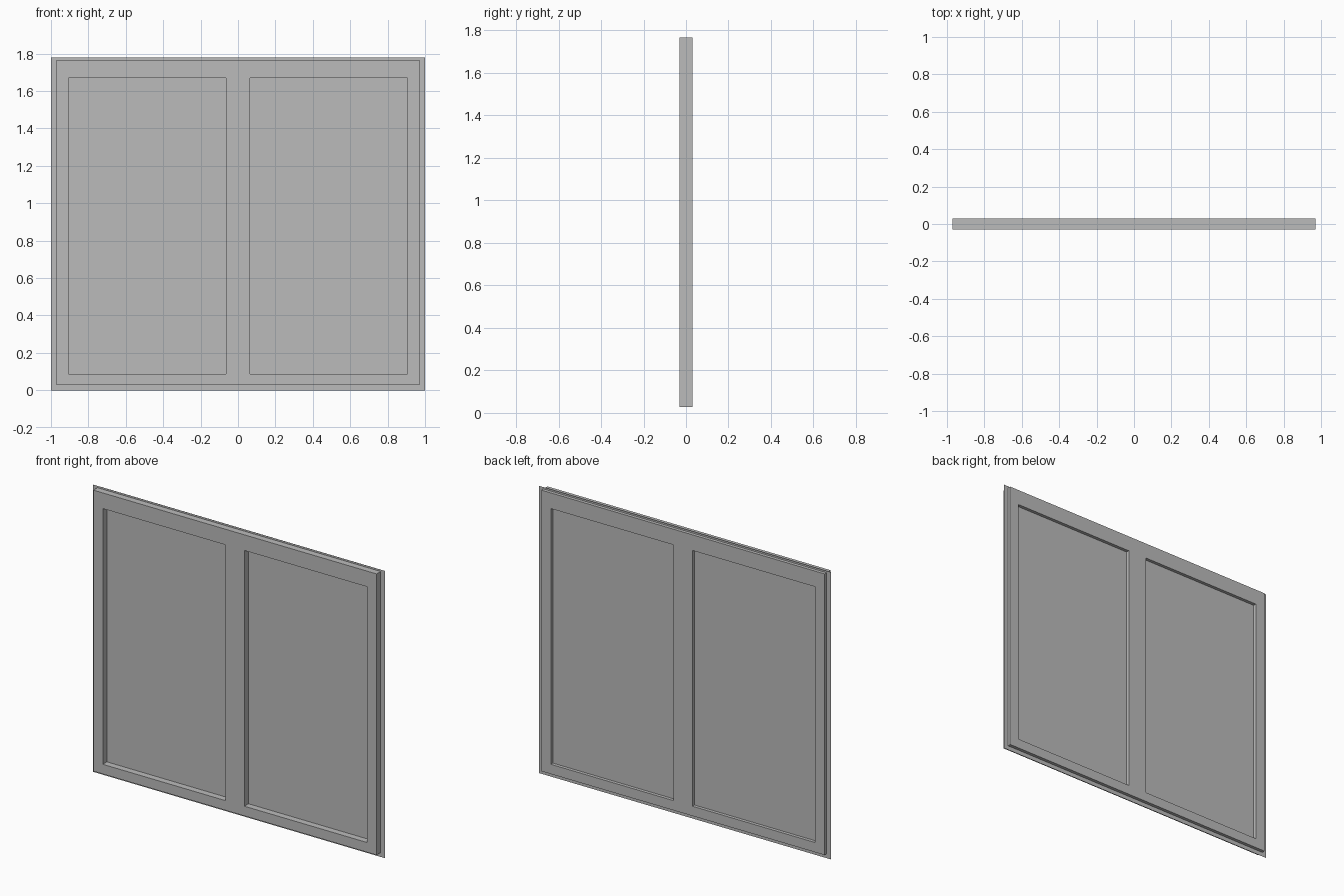
import bpy
import bmesh

old = bpy.data.objects.get("Cube")
if old:
    bpy.data.objects.remove(old, do_unlink=True)

grey = bpy.data.materials.new("window_grey")
grey.use_nodes = True
colour = (0.5, 0.5, 0.5, 1)
grey.diffuse_color = colour
grey.node_tree.nodes["Principled BSDF"].inputs["Base Color"].default_value = colour

# Key lines of the window
FRONT, BACK, SHEET = -0.03, 0.03, 0.01
FRAME_X, FRAME_LOW, FRAME_HIGH = 0.97, 0.027, 1.767
OPEN_IN, OPEN_OUT, OPEN_LOW, OPEN_HIGH = 0.065, 0.905, 0.087, 1.67
FIN_X, FIN_HIGH = 1.0, 1.778


def grid_sheet(name, xs, zs, y, holes=()):
    """Flat upright sheet of grid cells, leaving out the cells in holes."""
    bm = bmesh.new()
    verts = [[bm.verts.new((x, y, z)) for z in zs] for x in xs]
    for i in range(len(xs) - 1):
        for j in range(len(zs) - 1):
            if (i, j) not in holes:
                bm.faces.new((verts[i][j], verts[i + 1][j],
                              verts[i + 1][j + 1], verts[i][j + 1]))
    loose = [v for v in bm.verts if not v.link_faces]
    bmesh.ops.delete(bm, geom=loose, context='VERTS')
    mesh = bpy.data.meshes.new(name)
    bm.to_mesh(mesh)
    bm.free()
    mesh.materials.append(grey)
    obj = bpy.data.objects.new(name, mesh)
    bpy.context.collection.objects.link(obj)
    return obj


# Frame with centre mullion: sheet with two openings, thickened to the back
frame = grid_sheet(
    "window_frame",
    [-FRAME_X, -OPEN_OUT, -OPEN_IN, OPEN_IN, OPEN_OUT, FRAME_X],
    [FRAME_LOW, OPEN_LOW, OPEN_HIGH, FRAME_HIGH],
    FRONT, holes={(1, 1), (3, 1)})
depth = frame.modifiers.new("depth", 'SOLIDIFY')
depth.thickness = BACK - FRONT
depth.offset = -1

# Thin nailing fin around the frame
grid_sheet("nailing_fin", [-FIN_X, -FRAME_X, FRAME_X, FIN_X],
           [0, FRAME_LOW, FRAME_HIGH, FIN_HIGH], SHEET, holes={(1, 1)})

# Panes filling both openings
for name, side in (("left_pane", 1), ("right_pane", -1)):
    grid_sheet(name, sorted((side * OPEN_IN, side * OPEN_OUT)),
               [OPEN_LOW, OPEN_HIGH], SHEET)
